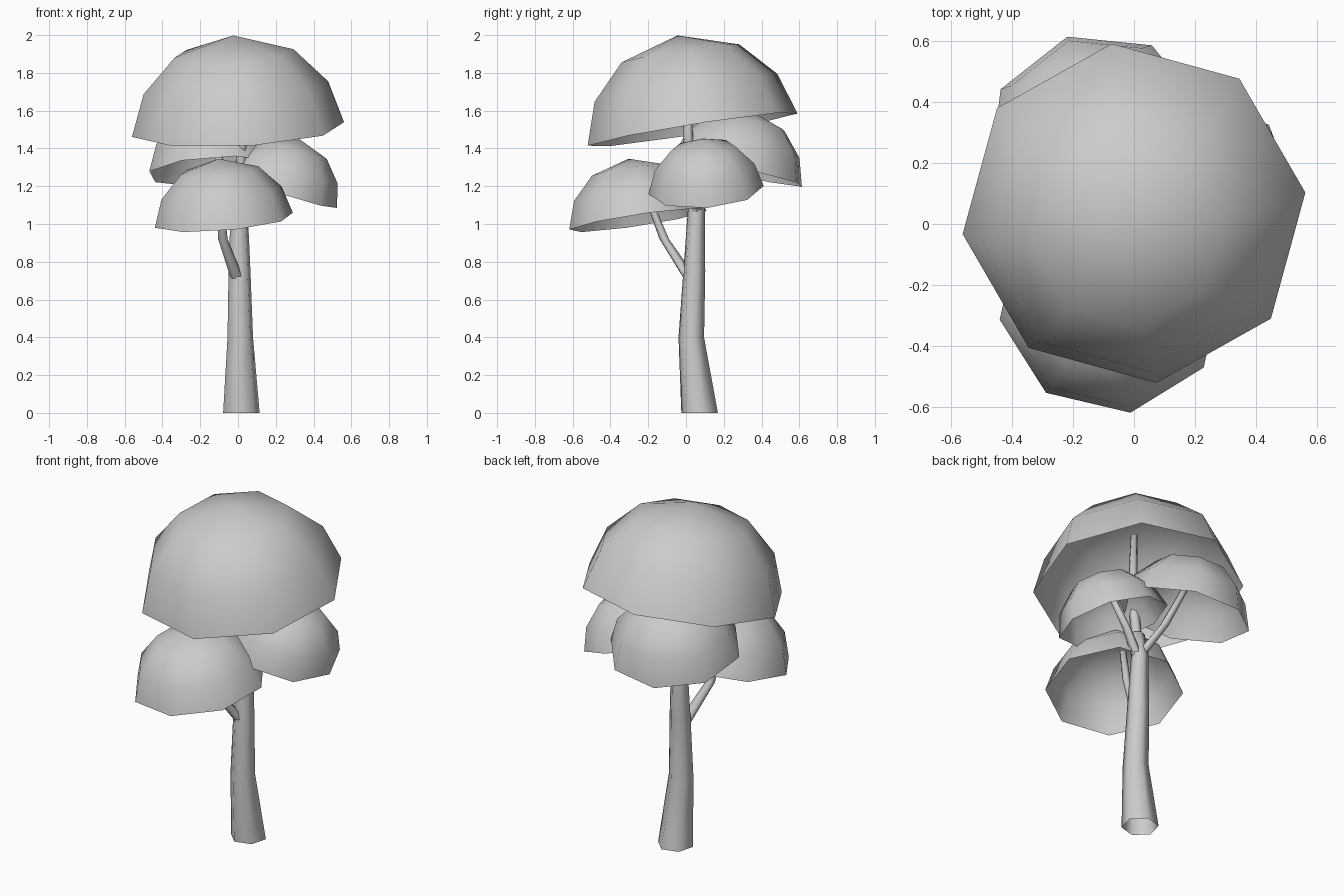
import bpy, bmesh, math
from mathutils import Vector

cube = bpy.data.objects.get("Cube")
if cube:
    bpy.data.objects.remove(cube)

grey = bpy.data.materials.new("plain_grey")
grey.use_nodes = True
colour = (0.6, 0.6, 0.6, 1)
grey.diffuse_color = colour
grey.node_tree.nodes["Principled BSDF"].inputs["Base Color"].default_value = colour


def finish(bm, name):
    mesh = bpy.data.meshes.new(name)
    for face in bm.faces:
        face.smooth = True
    bm.to_mesh(mesh)
    bm.free()
    mesh.materials.append(grey)
    obj = bpy.data.objects.new(name, mesh)
    bpy.context.collection.objects.link(obj)
    return obj


def bridge(bm, lower, upper):
    n = len(lower)
    for i in range(n):
        j = (i + 1) % n
        bm.faces.new((lower[i], lower[j], upper[j], upper[i]))


# Open, tilted, eight-sided canopy shell
def canopy(name, centre, radius, height, slope, turn):
    bm = bmesh.new()
    rings = []
    for r, h in ((1, 0), (0.87, 0.444), (0.56, 0.81)):
        angles = [math.radians(turn + 45 * i) for i in range(8)]
        rings.append([bm.verts.new((radius * r * math.cos(a), radius * r * math.sin(a),
                                    height * h)) for a in angles])
    for lower, upper in zip(rings, rings[1:]):
        bridge(bm, lower, upper)
    tip = bm.verts.new((0, 0, height))
    for i in range(8):
        bm.faces.new((rings[-1][i], rings[-1][(i + 1) % 8], tip))
    obj = finish(bm, name)
    normal = Vector((-slope[0], -slope[1], 1)).normalized()
    obj.rotation_mode = "QUATERNION"
    obj.rotation_quaternion = Vector((0, 0, 1)).rotation_difference(normal)
    obj.location = centre


# Tapered limb of horizontal rings through (x, y, z, radius) points
def limb(name, points, sides=6, turn=15):
    bm = bmesh.new()
    rings = []
    for x, y, z, r in points:
        angles = [math.radians(turn) + math.tau * i / sides for i in range(sides)]
        rings.append([bm.verts.new((x + r * math.cos(a), y + r * math.sin(a), z))
                      for a in angles])
    for lower, upper in zip(rings, rings[1:]):
        bridge(bm, lower, upper)
    bm.faces.new(rings[-1])
    finish(bm, name)


canopy("top_canopy", (0, 0.035, 1.5), 0.567, 0.505, (0.05, 0.16), 7.2)
canopy("front_canopy", (-0.075, -0.255, 1.02), 0.372, 0.33, (0.085, 0.15), 9.5)
canopy("left_canopy", (0.235, 0.107, 1.18), 0.305, 0.285, (-0.33, 0.075), 0)
canopy("back_canopy", (-0.119, 0.272, 1.278), 0.365, 0.33, (0.06, -0.22), 16.2)

limb("trunk", [(0.018, 0.072, 0, 0.1), (0.012, 0.028, 0.4, 0.07),
               (0.008, 0.044, 0.75, 0.06), (0.006, 0.055, 1.07, 0.047),
               (0.01, 0.045, 1.21, 0.036)])
limb("top_branch", [(0.012, 0.045, 1.15, 0.028), (0.02, 0.012, 1.45, 0.027),
                    (0, 0, 1.85, 0.018)])
limb("front_branch", [(0, 0.03, 0.7, 0.036), (-0.08, -0.115, 0.92, 0.026),
                      (-0.09, -0.17, 1.06, 0.021), (-0.09, -0.2, 1.25, 0.018)])
limb("left_branch", [(0.01, 0.05, 1.05, 0.03), (0.11, 0.07, 1.2, 0.023),
                     (0.23, 0.08, 1.36, 0.018)])
limb("back_branch", [(0, 0.05, 1.08, 0.032), (-0.07, 0.17, 1.24, 0.025),
                     (-0.13, 0.28, 1.45, 0.02)])
